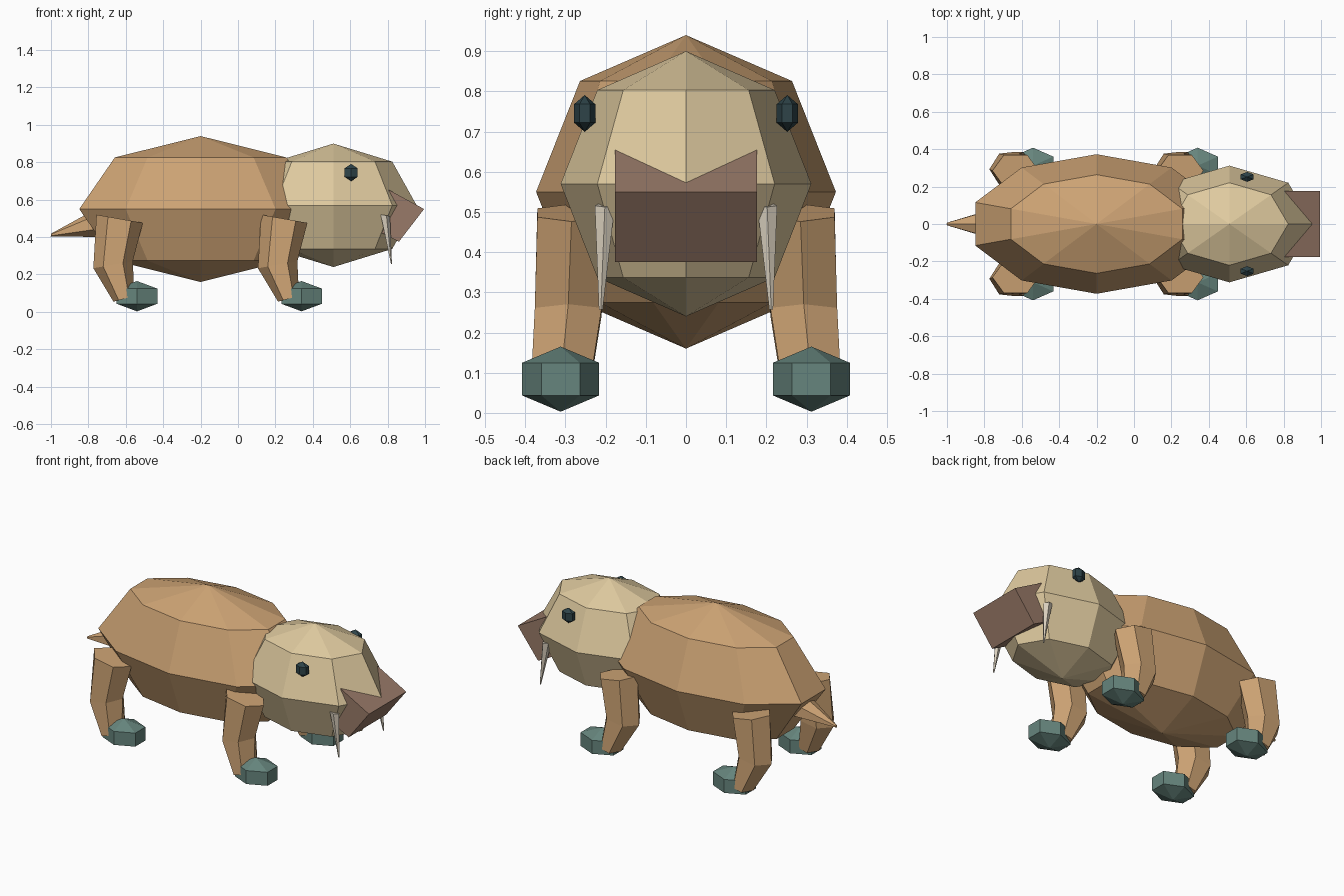
import bpy, bmesh
from math import sin, cos, pi, radians
from mathutils import Vector, Matrix

cube = bpy.data.objects.get("Cube")
if cube:
    bpy.data.objects.remove(cube, do_unlink=True)


def material(name, hex_code):
    srgb = [int(hex_code[i:i + 2], 16) / 255 for i in (0, 2, 4)]
    rgba = [((c + 0.055) / 1.055) ** 2.4 for c in srgb] + [1.0]
    mat = bpy.data.materials.new(name)
    mat.use_nodes = True
    mat.diffuse_color = rgba
    mat.node_tree.nodes["Principled BSDF"].inputs["Base Color"].default_value = rgba
    return mat


tan = material("tan hide", "CDA374")
cream = material("cream face", "DFCA9F")
brown = material("brown snout", "997A68")
slate = material("slate hoof", "66857D")
dark = material("dark eye", "2E4449")
ivory = material("ivory", "D9CFBD")


def finish(name, bm, mat):
    bmesh.ops.recalc_face_normals(bm, faces=bm.faces)
    mesh = bpy.data.meshes.new(name)
    bm.to_mesh(mesh)
    bm.free()
    mesh.materials.append(mat)
    obj = bpy.data.objects.new(name, mesh)
    bpy.context.collection.objects.link(obj)


def ball(name, mat, centre, radii, segments, rings):
    """Faceted ellipsoid with its poles up and down."""
    bm = bmesh.new()
    bmesh.ops.create_uvsphere(bm, u_segments=segments, v_segments=rings, radius=1)
    bm.transform(Matrix.Translation(centre) @ Matrix.Diagonal((*radii, 1)))
    finish(name, bm, mat)


def loft(name, mat, sections, sides):
    """Skin over sections of (centre, half length, half width, pitch)."""
    bm = bmesh.new()
    loops = []
    for centre, length, width, pitch in sections:
        along = Vector((cos(radians(pitch)), 0, sin(radians(pitch)))) * length
        across = Vector((0, width, 0))
        angles = [2 * pi * i / sides for i in range(sides)]
        loops.append([bm.verts.new(Vector(centre) + along * cos(a) + across * sin(a))
                      for a in angles])
    for low, high in zip(loops, loops[1:]):
        for i in range(sides):
            j = (i + 1) % sides
            bm.faces.new((low[i], low[j], high[j], high[i]))
    bm.faces.new(loops[0])
    bm.faces.new(loops[-1])
    finish(name, bm, mat)


# Trunk and head
ball("body", tan, (-0.2, 0, 0.55), (0.682, 0.373, 0.39), 10, 4)
ball("head", cream, (0.51, 0, 0.57), (0.445, 0.312, 0.33), 8, 4)

# Wedge snout: a slanted profile extruded across the face
profile = [(0.72, 0.70), (0.995, 0.55), (0.86, 0.375), (0.62, 0.50)]
bm = bmesh.new()
face = bm.faces.new([bm.verts.new((x, -0.177, z)) for x, z in profile])
extruded = bmesh.ops.extrude_face_region(bm, geom=[face])["geom"]
bmesh.ops.translate(bm, vec=(0, 0.354, 0),
                    verts=[v for v in extruded if isinstance(v, bmesh.types.BMVert)])
finish("snout", bm, brown)

# Tail
loft("tail", tan, [((-0.74, 0, 0.485), 0.085, 0.095, 80),
                   ((-1.0, 0, 0.411), 0.008, 0.008, 80)], 6)

# Paired parts
for side, s in (("left", 1), ("right", -1)):
    ball(side + "_eye", dark, (0.605, s * 0.252, 0.745), (0.046, 0.0305, 0.046), 6, 3)
    loft(side + "_tusk", ivory, [((0.785, s * 0.202, 0.517), 0.028, 0.026, -10),
                                 ((0.82, s * 0.212, 0.257), 0.003, 0.005, 0)], 5)
    for end, x in (("front", 0.34), ("hind", -0.54)):
        loft(f"{end}_{side}_leg", tan,
             [((x - 0.093, s * 0.285, 0.498), 0.126, 0.098, -10),
              ((x - 0.128, s * 0.293, 0.252), 0.107, 0.096, 10),
              ((x - 0.07, s * 0.312, 0.07), 0.058, 0.085, 15)], 6)
        ball(f"{end}_{side}_hoof", slate, (x, s * 0.312, 0.084), (0.145, 0.111, 0.081), 6, 3)
